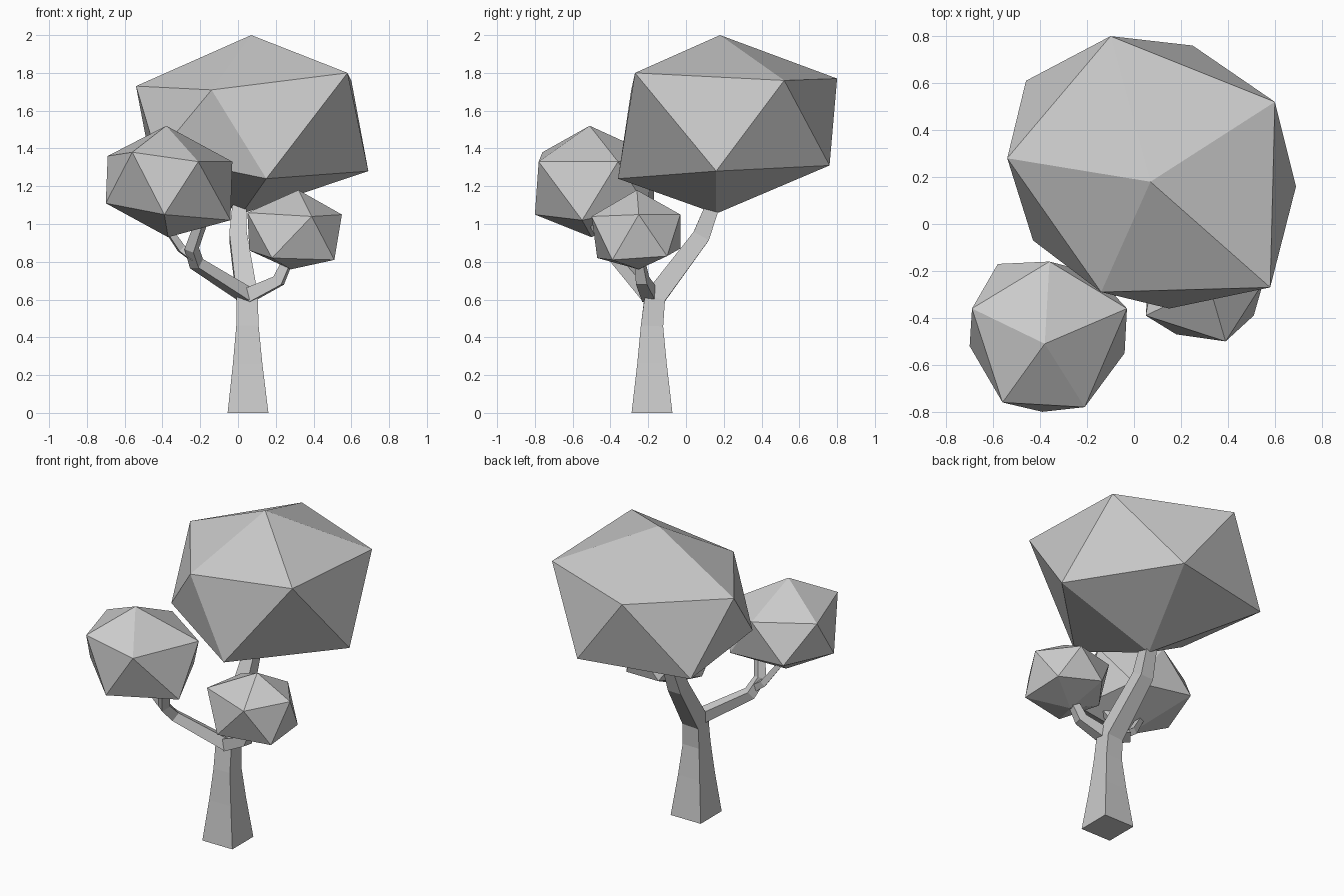
import bpy, bmesh
from mathutils import Vector

if "Cube" in bpy.data.objects:
    bpy.data.objects.remove(bpy.data.objects["Cube"])


def finish(name, bm):
    bmesh.ops.recalc_face_normals(bm, faces=bm.faces)
    mesh = bpy.data.meshes.new(name)
    bm.to_mesh(mesh)
    bm.free()
    obj = bpy.data.objects.new(name, mesh)
    bpy.context.collection.objects.link(obj)


def limb(name, path, side=None):
    """Square tapered tube through (x, y, z, half width) stations."""
    pts = [Vector(p[:3]) for p in path]
    if side is None:
        side = Vector((0, 0, 1)).cross(pts[-1] - pts[0])
    bm = bmesh.new()
    rings = []
    for i, p in enumerate(pts):
        # mitre direction at each station
        t = Vector((0, 0, 0))
        if i > 0:
            t += (p - pts[i - 1]).normalized()
        if i < len(pts) - 1:
            t += (pts[i + 1] - p).normalized()
        if i == 0 and p.z == 0:
            t = Vector((0, 0, 1))
        t.normalize()
        u = (side - side.dot(t) * t).normalized()
        v = t.cross(u)
        h = path[i][3]
        rings.append([bm.verts.new(p + (u * a + v * b) * h)
                      for a, b in ((-1, -1), (1, -1), (1, 1), (-1, 1))])
    for r0, r1 in zip(rings, rings[1:]):
        for k in range(4):
            n = (k + 1) % 4
            bm.faces.new((r0[k], r0[n], r1[n], r1[k]))
    bm.faces.new(rings[0])
    bm.faces.new(rings[-1])
    finish(name, bm)


def foliage(name, top, upper, lower, bottom):
    """Irregular twenty-sided clump: two staggered rings of five between poles.
    Lower ring point i sits between upper points i and i + 1."""
    bm = bmesh.new()
    t, b = bm.verts.new(top), bm.verts.new(bottom)
    up = [bm.verts.new(p) for p in upper]
    lo = [bm.verts.new(p) for p in lower]
    for i in range(5):
        n = (i + 1) % 5
        bm.faces.new((t, up[i], up[n]))
        bm.faces.new((up[i], lo[i], up[n]))
        bm.faces.new((up[n], lo[i], lo[n]))
        bm.faces.new((lo[i], b, lo[n]))
    finish(name, bm)


# Trunk leaning back into the large crown
limb("trunk", [(.053, -.18, 0, .108), (.051, -.18, .26, .078),
               (.05, -.18, .46, .059), (.048, -.165, .61, .056),
               (0, .08, .935, .046), (.01, .15, 1.12, .036)], Vector((1, 0, 0)))

# Side branches
limb("left_branch", [(.05, -.19, .62, .036), (-.22, -.34, .79, .03),
                     (-.245, -.41, .87, .028), (-.18, -.50, 1.05, .024)])
limb("left_twig", [(-.23, -.37, .82, .022), (-.30, -.37, .87, .02),
                   (-.39, -.41, 1.0, .016)])
limb("right_branch", [(.05, -.19, .62, .038), (.215, -.23, .70, .03),
                      (.275, -.25, .83, .022)])

# Leaf clumps
foliage("large_crown", (.07, .18, 2.0),
        [(-.10, .80, 1.77), (.60, .52, 1.76), (.58, -.27, 1.80),
         (-.14, -.29, 1.71), (-.54, .28, 1.73)],
        [(.25, .76, 1.31), (.69, .16, 1.28), (.15, -.36, 1.24),
         (-.43, -.07, 1.36), (-.46, .61, 1.31)], (.02, .16, 1.055))
foliage("left_crown", (-.38, -.51, 1.52),
        [(-.36, -.16, 1.36), (-.03, -.36, 1.33), (-.21, -.78, 1.33),
         (-.56, -.76, 1.38), (-.69, -.36, 1.36)],
        [(-.17, -.21, 1.09), (-.04, -.55, 1.02), (-.39, -.80, 1.05),
         (-.70, -.52, 1.11), (-.58, -.17, 1.13)], (-.37, -.50, .93))
foliage("right_crown", (.32, -.26, 1.18),
        [(.38, -.03, 1.05), (.55, -.25, 1.05), (.39, -.50, 1.04),
         (.05, -.39, 1.06), (.10, -.11, 1.06)],
        [(.50, -.10, .83), (.51, -.39, .81), (.18, -.47, .82),
         (.06, -.25, .86), (.22, -.03, .87)], (.28, -.25, .76))
